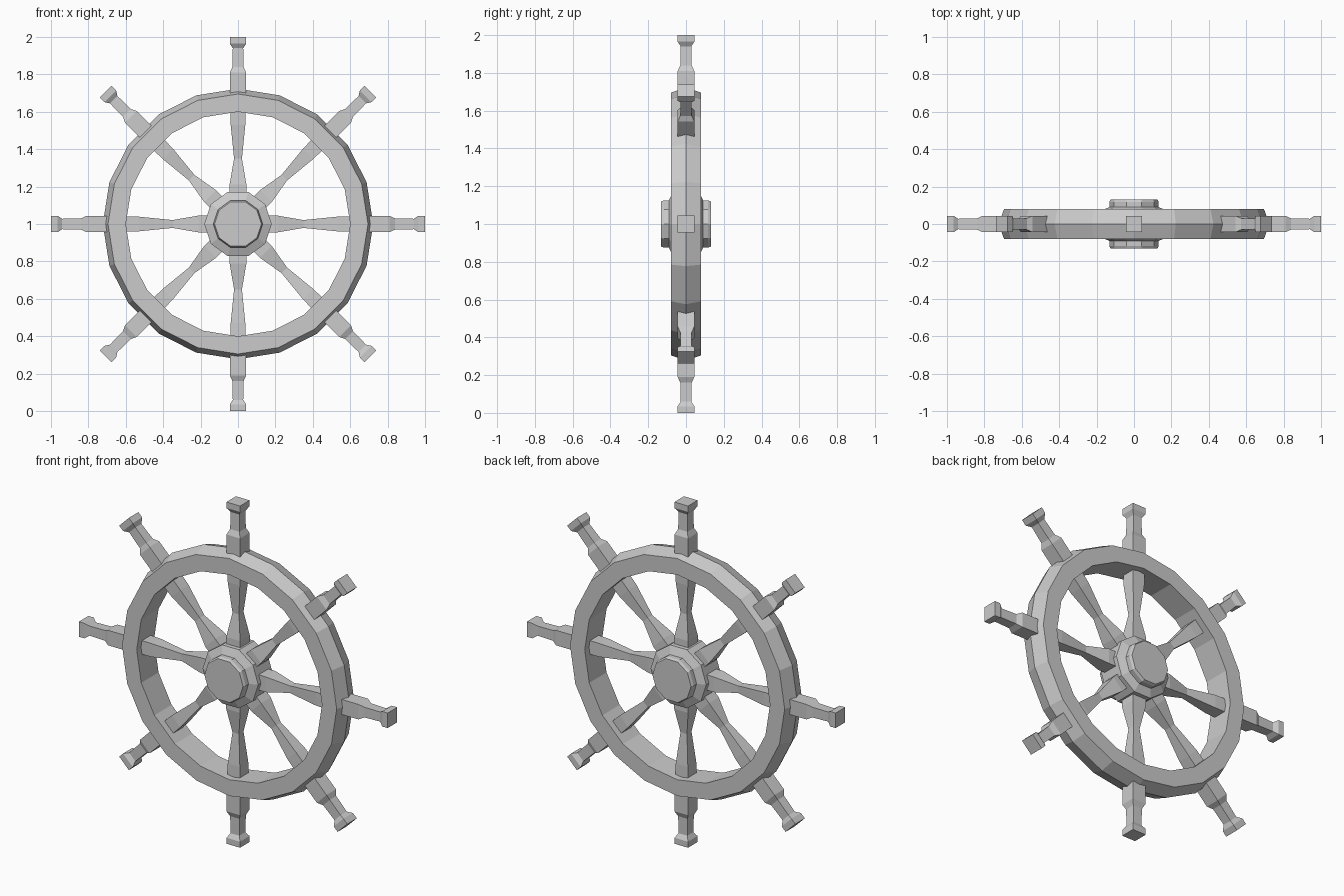
import bpy, bmesh
from math import sin, cos, pi, sqrt
from mathutils import Matrix, Vector

if "Cube" in bpy.data.objects:
    bpy.data.objects.remove(bpy.data.objects["Cube"])

CENTRE = Matrix.Translation((0, 0, 1))


def lathe(name, profile, sides, matrix, phase=0.0, closed=False):
    """Spin (radius, height) points around local z; cap ends unless closed."""
    bm = bmesh.new()
    rings = [[bm.verts.new((r * cos(phase + 2 * pi * i / sides),
                            r * sin(phase + 2 * pi * i / sides), h))
              for i in range(sides)] for r, h in profile]
    pairs = list(zip(rings, rings[1:]))
    if closed:
        pairs.append((rings[-1], rings[0]))
    else:
        bm.faces.new(rings[0])
        bm.faces.new(rings[-1])
    for a, b in pairs:
        for i in range(sides):
            j = (i + 1) % sides
            bm.faces.new((a[i], a[j], b[j], b[i]))
    bmesh.ops.recalc_face_normals(bm, faces=bm.faces)
    mesh = bpy.data.meshes.new(name)
    bm.to_mesh(mesh)
    bm.free()
    ob = bpy.data.objects.new(name, mesh)
    ob.matrix_world = matrix
    bpy.context.collection.objects.link(ob)
    return ob


face_front = CENTRE @ Matrix.Rotation(pi / 2, 4, 'X')

# Rim: 20-sided ring with a ridge along the middle of its outer face
lathe("rim", [(0.60, -0.08), (0.695, -0.08), (0.723, 0), (0.695, 0.08),
              (0.60, 0.08)], 20, face_front, closed=True)

# Hub: 10-sided drum with sloped shoulders and a raised cap on both faces
half = [(0.18, 0.07), (0.132, 0.09), (0.132, 0.117), (0.125, 0.132)]
lathe("hub", [(r, -h) for r, h in reversed(half)] + half, 10, face_front)

# Spokes and handles: square turned sections (distance from centre, half width)
spoke = [(0.12, 0.045), (0.21, 0.045), (0.35, 0.021), (0.53, 0.039), (0.63, 0.041)]
handle = [(0.68, 0.044), (0.81, 0.044), (0.84, 0.030), (0.94, 0.028),
          (0.965, 0.044), (1.0, 0.044)]
for k in range(8):
    turn = CENTRE @ Matrix.Rotation(k * pi / 4, 4, 'Y')
    for name, prof in (("spoke", spoke), ("handle", handle)):
        lathe(f"{name}_{k + 1}", [(w * sqrt(2), d) for d, w in prof], 4, turn, pi / 4)
